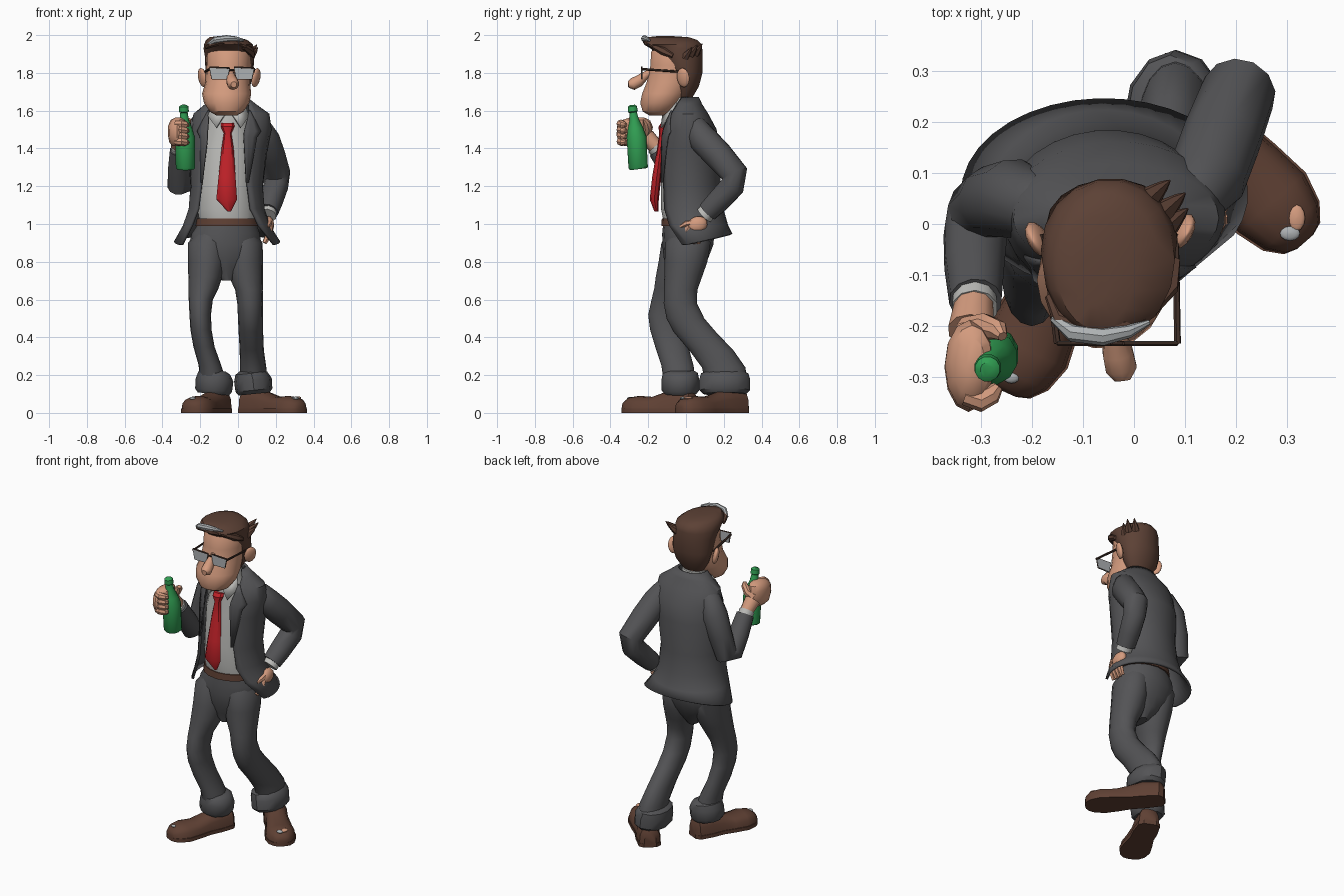
import bpy, bmesh, math
from mathutils import Vector, Quaternion


def mat(name, r, g, b):
    m = bpy.data.materials.new(name)
    m.diffuse_color = (r, g, b, 1)
    return m


SUIT = mat("suit grey", .088, .088, .093)
SHIRT = mat("shirt grey white", .52, .52, .50)
SKIN = mat("skin", .66, .33, .21)
HAIR = mat("hair brown", .108, .053, .036)
LEATHER = mat("leather brown", .115, .052, .034)
RED = mat("tie red", .54, .016, .022)
GREEN = mat("bottle green", .03, .34, .085)
FRAME = mat("frame dark brown", .055, .03, .022)
LENS = mat("lens grey", .42, .44, .45)


def skin(name, rings, material, closed=True, caps=True, thick=0):
    """Bridge equal-length rings of points into one object."""
    bm = bmesh.new()
    vs = [[bm.verts.new(p) for p in ring] for ring in rings]
    n = len(vs[0])
    for a, b in zip(vs, vs[1:]):
        for i in range(n if closed else n - 1):
            j = (i + 1) % n
            bm.faces.new((a[i], a[j], b[j], b[i]))
    if closed and caps:
        bm.faces.new(vs[0])
        bm.faces.new(vs[-1])
    bmesh.ops.recalc_face_normals(bm, faces=bm.faces)
    me = bpy.data.meshes.new(name)
    bm.to_mesh(me)
    bm.free()
    me.materials.append(material)
    ob = bpy.data.objects.new(name, me)
    bpy.context.collection.objects.link(ob)
    if thick:
        mod = ob.modifiers.new("thickness", "SOLIDIFY")
        mod.thickness = thick
        mod.offset = 0
    return ob


def loft(name, rows, material, n=16):
    """Horizontal elliptic rings: (z, cx, cy, rx, ry)."""
    rings = [[(cx + rx * math.cos(2 * math.pi * i / n), cy + ry * math.sin(2 * math.pi * i / n), z)
              for i in range(n)] for z, cx, cy, rx, ry in rows]
    return skin(name, rings, material)


def sweep(name, pts, material, n=10):
    """Round section along a path: (x, y, z, radius)."""
    P = [Vector(p[:3]) for p in pts]
    rings, side, prev = [], None, None
    for i, p in enumerate(P):
        t = (P[min(i + 1, len(P) - 1)] - P[max(i - 1, 0)]).normalized()
        side = t.orthogonal().normalized() if prev is None else prev.rotation_difference(t) @ side
        prev = t
        rings.append([p + Quaternion(t, 2 * math.pi * k / n) @ side * pts[i][3] for k in range(n)])
    return skin(name, rings, material)


def ball(name, loc, scale, material, rot=(0, 0, 0)):
    rows = [(math.sin(a), 0, 0, math.cos(a), math.cos(a))
            for a in [math.radians(d) for d in (-85, -55, -28, 0, 28, 55, 85)]]
    ob = loft(name, rows, material, 12)
    ob.location, ob.scale, ob.rotation_euler = loc, scale, rot
    return ob


# Shoes: sections placed along the heel-to-toe line
def shoe(name, heel, toe):
    h, t = Vector(heel), Vector(toe)
    d = t - h
    s = Vector((-d.y, d.x)).normalized()
    upper, sole = [], []
    for u, w, top in ((0, .035, .09), (.05, .06, .125), (.25, .068, .13), (.42, .066, .11), (.6, .078, .085),
                      (.78, .086, .09), (.91, .07, .082), (.98, .045, .06), (1, .02, .04)):
        c = h + d * u
        ang = [math.pi * k / 8 for k in range(9)]
        upper.append([(*(c + s * w * math.cos(a)), .018 + (top - .018) * math.sin(a) ** .7) for a in ang])
        sole.append([(*(c + s * w * 1.05 * x), z) for x, z in ((-1, 0), (1, 0), (1, .022), (-1, .022))])
    skin(name + "_upper", upper, LEATHER)
    skin(name + "_sole", sole, LEATHER)


shoe("right_shoe", (-.08, .05), (-.25, -.33))
shoe("left_shoe", (.033, .31), (.335, -.035))
# Scuffed patches on the toes
ball("left_toe_hole", (.318, .012, .079), (.017, .026, .008), SKIN)
ball("left_toe_scuff", (.305, -.018, .078), (.02, .015, .008), LENS)
ball("right_toe_scuff", (-.24, -.30, .077), (.016, .012, .008), LENS)

# Trousers
loft("trouser_hips", [(1.01, -.055, .01, .15, .13), (.95, -.065, .012, .18, .138), (.89, -.068, .01, .192, .135),
                      (.82, -.068, .0, .165, .118), (.76, -.065, -.005, .1, .09), (.70, -.055, -.02, .03, .06)], SUIT)
loft("right_leg", [(.98, -.14, .0, .06, .08), (.9, -.16, -.005, .105, .125), (.8, -.165, -.025, .1, .12),
                   (.72, -.173, -.05, .09, .11), (.66, -.183, -.07, .08, .098), (.6, -.197, -.09, .064, .092),
                   (.52, -.2, -.11, .057, .09), (.44, -.196, -.1, .056, .09), (.35, -.18, -.075, .056, .088),
                   (.25, -.148, -.045, .06, .085), (.14, -.13, -.03, .075, .085)], SUIT)
loft("left_leg", [(.98, .02, .02, .06, .08), (.9, .033, .01, .097, .12), (.8, .036, .0, .097, .113),
                  (.72, .043, -.015, .09, .1), (.65, .058, -.028, .073, .088), (.58, .064, -.03, .068, .088),
                  (.5, .066, -.003, .066, .1), (.43, .068, .045, .065, .112), (.33, .073, .135, .064, .117),
                  (.24, .08, .2, .07, .115), (.14, .085, .215, .075, .11)], SUIT)
for side, x, y, ry, tilt in (("right", -.125, -.03, .1, .1), ("left", .08, .205, .135, -.1)):
    ob = loft(side + "_turn_up", [(-.065, 0, 0, .082, ry * .85), (-.045, 0, 0, .098, ry), (.01, 0, 0, .1, ry),
                                  (.045, -.005, 0, .085, ry * .93), (.06, -.008, 0, .06, ry * .7)], SUIT, 12)
    ob.location, ob.rotation_euler = (x, y, .165), (0, tilt, 0)

# Shirt, belt and tie
loft("shirt", [(1.67, -.05, -.028, .08, .078), (1.62, -.05, -.025, .084, .09), (1.55, -.05, -.005, .11, .108),
               (1.4, -.055, .01, .15, .134), (1.2, -.06, .005, .15, .138), (1.08, -.06, .0, .155, .132),
               (1.02, -.055, .005, .15, .125)], SHIRT)
loft("belt", [(1.03, -.055, .01, .150, .133), (1.03, -.055, .01, .162, .138),
              (.99, -.057, .01, .168, .141), (.99, -.057, .01, .15, .13)], LEATHER)
loft("tie", [(1.535, -.055, -.11, .034, .022), (1.515, -.055, -.12, .036, .026), (1.48, -.055, -.122, .02, .02),
             (1.4, -.055, -.135, .032, .018), (1.25, -.058, -.155, .045, .024), (1.13, -.06, -.168, .055, .024),
             (1.065, -.045, -.157, .008, .01)], RED, 8)
for s in (-1, 1):
    skin("shirt_collar_point", [[(-.05 + s * .08, -.05, 1.64), (-.05 + s * .01, -.118, 1.595)],
                                [(-.05 + s * .108, -.085, 1.57), (-.05 + s * .065, -.13, 1.51)]],
         SHIRT, closed=False, thick=.012)

# Jacket: open rings (z, cx, cy, rx, ry, right edge x, left edge x)
JACKET = [(1.668, -.045, .0, .088, .062, -.128, .038), (1.63, -.04, .005, .13, .075, -.145, .058),
          (1.58, -.035, .012, .195, .1, -.155, .058), (1.5, -.035, .02, .207, .135, -.165, .036),
          (1.4, -.05, .02, .2, .157, -.17, .038), (1.2, -.06, .015, .185, .162, -.195, .05),
          (1.08, -.06, .02, .195, .172, -.21, .066), (.99, -.06, .035, .225, .182, -.245, .11),
          (.89, -.058, .06, .275, .18, -.295, .19)]


def front_angle(x, cx, rx):
    return -math.acos(max(-1, min(1, (x - cx) / rx)))


rings = []
for z, cx, cy, rx, ry, xr, xl in JACKET:
    a0, a1 = front_angle(xl, cx, rx), front_angle(xr, cx, rx) + 2 * math.pi
    ring = []
    for k in range(25):
        a = a0 + (a1 - a0) * k / 24
        lift = .055 * max(0, math.sin(a) * .75 + .25) if z < .95 else 0
        ring.append((cx + rx * math.cos(a), cy + ry * math.sin(a), z + lift))
    rings.append(ring)
skin("jacket", rings, SUIT, closed=False, thick=.014)


def jacket_y(x, z):
    for a, b in zip(JACKET, JACKET[1:]):
        if b[0] <= z <= a[0]:
            f = (a[0] - z) / (a[0] - b[0])
            cx, cy, rx, ry = [a[i] + (b[i] - a[i]) * f for i in range(1, 5)]
            return cy + ry * math.sin(front_angle(x, cx, rx))


# Lapels lie just above the jacket fronts
for name, rows in (("right_lapel", ((1.6, -.158, -.152), (1.55, -.185, -.155), (1.49, -.215, -.16),
                                    (1.46, -.2, -.16), (1.22, -.195, -.188))),
                   ("left_lapel", ((1.6, .065, .058), (1.55, .09, .048), (1.49, .12, .032),
                                   (1.46, .1, .03), (1.22, .055, .042)))):
    skin(name, [[(xa + (xb - xa) * k / 3, jacket_y(xa + (xb - xa) * k / 3, z) - .012, z) for k in range(4)]
                for z, xa, xb in rows], SUIT, closed=False, thick=.008)

# Arms
sweep("left_sleeve", [(.07, .035, 1.55, .04), (.11, .05, 1.515, .064), (.142, .09, 1.45, .078),
                      (.172, .17, 1.365, .078), (.205, .257, 1.265, .073), (.2, .245, 1.2, .066),
                      (.175, .17, 1.12, .062), (.158, .115, 1.065, .056)], SUIT, 12)
sweep("right_sleeve", [(-.15, .03, 1.565, .04), (-.19, .035, 1.53, .064), (-.235, .05, 1.44, .078),
                       (-.275, .045, 1.32, .07), (-.3, .025, 1.205, .066), (-.31, -.02, 1.205, .064),
                       (-.312, -.08, 1.29, .06), (-.31, -.15, 1.39, .052)], SUIT, 12)
sweep("left_shirt_cuff", [(.165, .13, 1.08, .045), (.156, .095, 1.045, .048)], SHIRT)
sweep("right_shirt_cuff", [(-.312, -.14, 1.38, .043), (-.312, -.165, 1.41, .046)], SHIRT)

# Left hand resting on the hip
ball("left_palm", (.16, .06, .995), (.032, .055, .045), SKIN, (.4, 0, 0))
for k in range(4):
    sweep("left_finger", [(.165, .078 - .02 * k, .985, .018), (.165, .072 - .025 * k, .945, .019),
                          (.14, .065 - .025 * k, .9, .013)], SKIN, 6)
sweep("left_thumb", [(.165, .05, 1.01, .016), (.165, -.0, 1.0, .016), (.155, -.03, .985, .009)], SKIN, 6)

# Right fist gripping the bottle
sweep("right_wrist", [(-.312, -.15, 1.4, .038), (-.318, -.21, 1.46, .047)], SKIN)
loft("right_fist", [(1.412, -.322, -.285, .022, .04), (1.43, -.323, -.282, .04, .07), (1.47, -.324, -.28, .047, .088),
                    (1.52, -.322, -.276, .048, .088), (1.55, -.317, -.268, .04, .07), (1.565, -.312, -.26, .018, .035)],
     SKIN, 12)
for k in range(4):
    z = 1.437 + .031 * k
    sweep("right_finger", [(-.33, -.335, z, .02), (-.3, -.345, z, .023), (-.278, -.333, z - .004, .02),
                           (-.266, -.318, z - .006, .011)], SKIN, 8)
sweep("right_thumb", [(-.325, -.215, 1.485, .034), (-.29, -.2, 1.51, .026), (-.265, -.208, 1.54, .02),
                      (-.257, -.22, 1.555, .01)], SKIN, 8)

# Bottle
sweep("bottle", [(-.278, -.252, 1.29, .046), (-.278, -.253, 1.298, .053), (-.281, -.262, 1.46, .054),
                 (-.283, -.268, 1.505, .042), (-.285, -.274, 1.55, .026), (-.286, -.28, 1.59, .02),
                 (-.286, -.281, 1.595, .027), (-.287, -.284, 1.622, .025), (-.287, -.285, 1.63, .014)], GREEN, 12)

# Head and face
sweep("neck", [(-.05, -.02, 1.54, .075), (-.05, -.035, 1.66, .072), (-.05, -.04, 1.74, .075)], SKIN, 12)
loft("head", [(1.575, -.06, -.145, .055, .05), (1.595, -.06, -.145, .09, .085), (1.64, -.06, -.13, .12, .114),
              (1.69, -.06, -.11, .13, .124), (1.75, -.055, -.08, .118, .13), (1.84, -.05, -.062, .118, .128),
              (1.91, -.05, -.055, .118, .132), (1.96, -.05, -.05, .09, .1)], SKIN, 18)
sweep("nose", [(-.04, -.17, 1.815, .014), (-.038, -.21, 1.79, .02), (-.032, -.25, 1.757, .031),
               (-.025, -.283, 1.74, .032), (-.022, -.306, 1.738, .016)], SKIN)
for name, x, y, r in (("right_ear", -.188, -.03, .5), ("left_ear", .095, -.015, -.5)):
    ball(name, (x, y, 1.775), (.018, .038, .052), SKIN, (0, -r * .4, r))

# Hair: cap, forelock, streak and side cowlick
loft("hair", [(1.67, -.045, -.01, .07, .045), (1.73, -.045, .0, .11, .07), (1.8, -.045, -.002, .127, .09),
              (1.885, -.045, -.03, .13, .12), (1.928, -.05, -.05, .132, .138), (1.95, -.05, -.07, .13, .155),
              (1.974, -.06, -.08, .11, .142), (1.989, -.075, -.095, .075, .11), (1.994, -.08, -.11, .03, .05)],
     HAIR, 18)
sweep("forelock", [(-.165, -.14, 1.935, .01), (-.145, -.185, 1.95, .018), (-.09, -.207, 1.968, .022),
                   (-.02, -.2, 1.962, .022), (.04, -.17, 1.94, .01)], HAIR, 8)
sweep("grey_streak", [(-.158, -.185, 1.952, .008), (-.12, -.213, 1.974, .018), (-.06, -.22, 1.982, .018),
                      (-.01, -.21, 1.98, .013), (.03, -.192, 1.972, .005)], LENS, 8)
sweep("side_tuft", [(.03, -.17, 1.94, .015), (.068, -.12, 1.915, .022), (.08, -.07, 1.89, .012)], HAIR, 6)
for x, y, z in ((.07, .085, 1.955), (.1, .06, 1.95), (.105, .03, 1.935)):
    sweep("cowlick", [(x - .04, y - .035, z - .05, .025), (x - .014, y - .012, z - .02, .012), (x, y, z, .002)],
          HAIR, 6)

# Glasses
for name, xa, xb in (("right", -.15, -.045), ("left", -.02, .085)):
    c = [(xa, 1.83), (xb, 1.825), (xb - .012, 1.767), (xa + .012, 1.767)]
    skin(name + "_lens", [[(x, y, z) for x, z in c] for y in (-.237, -.229)], LENS)
    for k in range(4):
        p, q = c[k], c[(k + 1) % 4]
        r = .005 if k == 0 else .003
        sweep(name + "_rim", [(p[0], -.234, p[1], r), (q[0], -.234, q[1], r)], FRAME, 6)
sweep("glasses_bridge", [(-.045, -.234, 1.815, .005), (-.02, -.234, 1.815, .005)], FRAME, 6)
for x0, x1 in ((-.15, -.178), (.085, .082)):
    sweep("glasses_temple", [(x0, -.234, 1.82, .007), (x1, -.02, 1.805, .006)], FRAME, 6)

# Smooth shading with sharp creases kept
for ob in bpy.context.scene.objects:
    ob.select_set(True)
    bpy.context.view_layer.objects.active = ob
bpy.ops.object.shade_smooth_by_angle(angle=math.radians(38))
